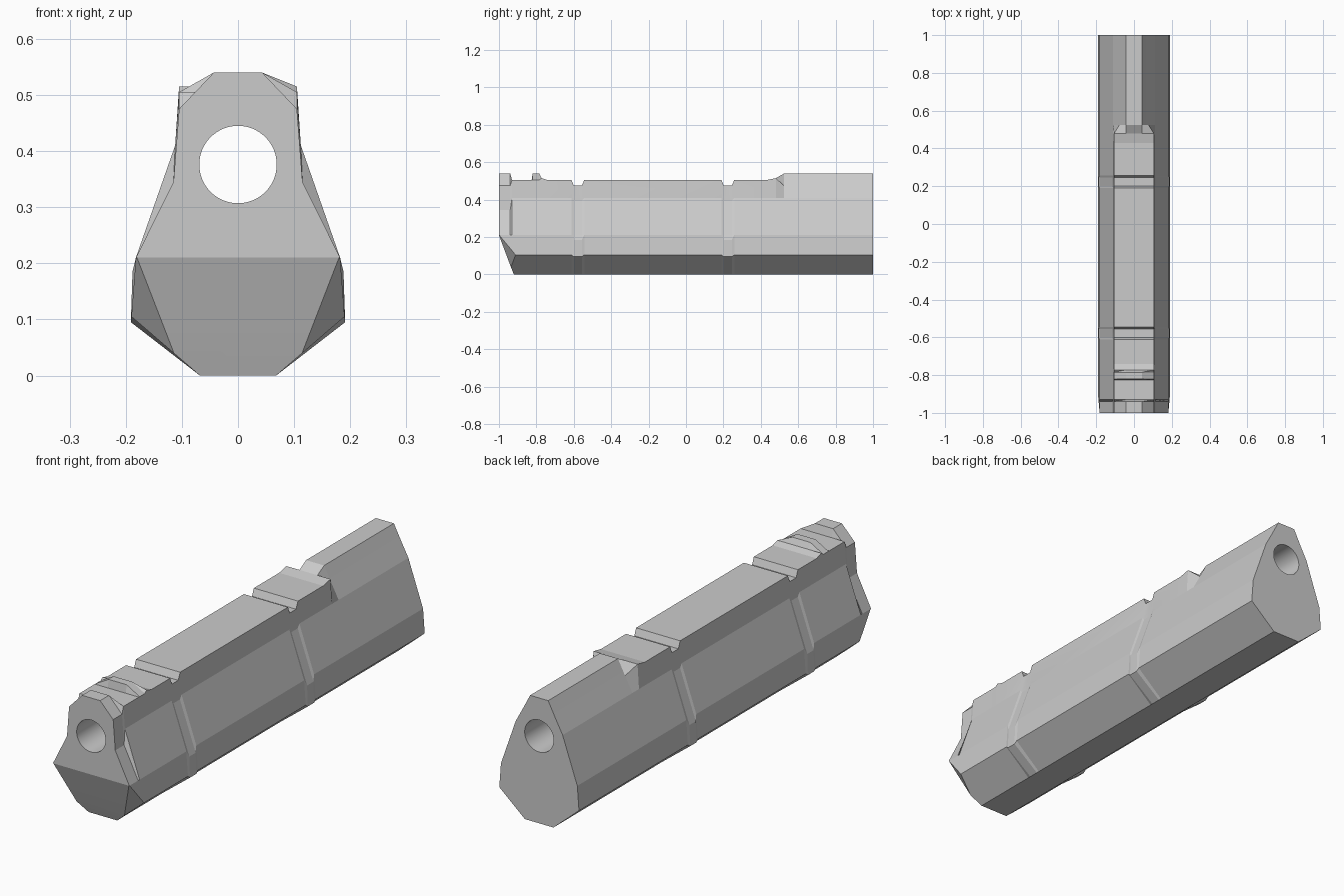
import bpy, bmesh, math
from mathutils import Vector

cube = bpy.data.objects.get("Cube")
if cube:
    bpy.data.objects.remove(cube)

# One flat grey for everything
grey = bpy.data.materials.new("plain grey")
grey.use_nodes = True
colour = (0.6, 0.6, 0.6, 1)
grey.diffuse_color = colour
grey.node_tree.nodes["Principled BSDF"].inputs["Base Color"].default_value = colour

# Half cross-sections (x, z) from the bottom edge up to the top edge
LOWER = [(0.068, 0), (0.19, 0.105), (0.182, 0.21), (0.112, 0.41)]
flat = LOWER + [(0.105, 0.505), (0.043, 0.505)]
swell = LOWER + [(0.105, 0.515), (0.043, 0.515)]
ridge = LOWER + [(0.077, 0.475), (0.043, 0.54)]
rib = LOWER + [(0.105, 0.505), (0.043, 0.54)]
notch = [(0.068, 0), (0.191, 0.095), (0.188, 0.185),
         (0.113, 0.395), (0.105, 0.475), (0.043, 0.475)]
nose = LOWER[:3] + [(0.115, 0.345), (0.105, 0.475), (0.043, 0.54)]


def groove(start):
    return [(start, flat), (start + 0.012, notch),
            (start + 0.055, notch), (start + 0.068, flat)]


stations = [(-1, nose), (-0.94, nose), (-0.93, flat), (-0.825, flat),
            (-0.82, rib), (-0.785, rib), (-0.772, swell), (-0.74, flat)]
stations += groove(-0.612) + groove(0.19)
stations += [(0.43, flat), (0.48, swell), (0.525, ridge), (1, ridge)]

# Loft the body along its length
bm = bmesh.new()
rings = []
for y, half in stations:
    ring = half + [(-x, z) for x, z in reversed(half)]
    rings.append([bm.verts.new((x, y, z)) for x, z in ring])
count = len(rings[0])
for a, b in zip(rings, rings[1:]):
    for i in range(count):
        j = (i + 1) % count
        bm.faces.new((a[i], a[j], b[j], b[i]))
bm.faces.new(rings[0])
bm.faces.new(rings[-1])
bmesh.ops.recalc_face_normals(bm, faces=bm.faces)


# Cut the sloping chin and its two side facets
def trim(point, normal):
    geom = bm.verts[:] + bm.edges[:] + bm.faces[:]
    bmesh.ops.bisect_plane(bm, geom=geom, dist=0.00001, plane_co=point,
                           plane_no=Vector(normal).normalized(), clear_outer=True)
    border = [e for e in bm.edges if e.is_boundary]
    bmesh.ops.holes_fill(bm, edges=border, sides=0)


trim((0, -1, 0.21), (0, -0.16, -0.06))
trim((0, -0.94, 0.05), (0, -0.05, -0.02))
for side in (-1, 1):
    trim((side * 0.18, -1, 0.21), (side * 0.64, -0.656, -0.494))
bmesh.ops.recalc_face_normals(bm, faces=bm.faces)

mesh = bpy.data.meshes.new("faceted_body")
bm.to_mesh(mesh)
bm.free()
mesh.materials.append(grey)
body = bpy.data.objects.new("faceted_body", mesh)
bpy.context.collection.objects.link(body)

# Round bore through the full length
bpy.ops.mesh.primitive_cylinder_add(vertices=64, radius=0.069, depth=3,
                                    location=(0, 0, 0.376),
                                    rotation=(math.pi / 2, 0, 0))
cutter = bpy.context.object
cutter.name = "bore_cutter"
cutter.data.materials.append(grey)
bpy.context.view_layer.objects.active = body
bore = body.modifiers.new("bore", "BOOLEAN")
bore.operation = "DIFFERENCE"
bore.solver = "EXACT"
bore.object = cutter
bpy.ops.object.modifier_apply(modifier=bore.name)
bpy.data.objects.remove(cutter)

# Smooth only the bore wall; keep the body facets crisp
bpy.ops.object.select_all(action="DESELECT")
body.select_set(True)
bpy.ops.object.shade_smooth_by_angle(angle=math.radians(8))
